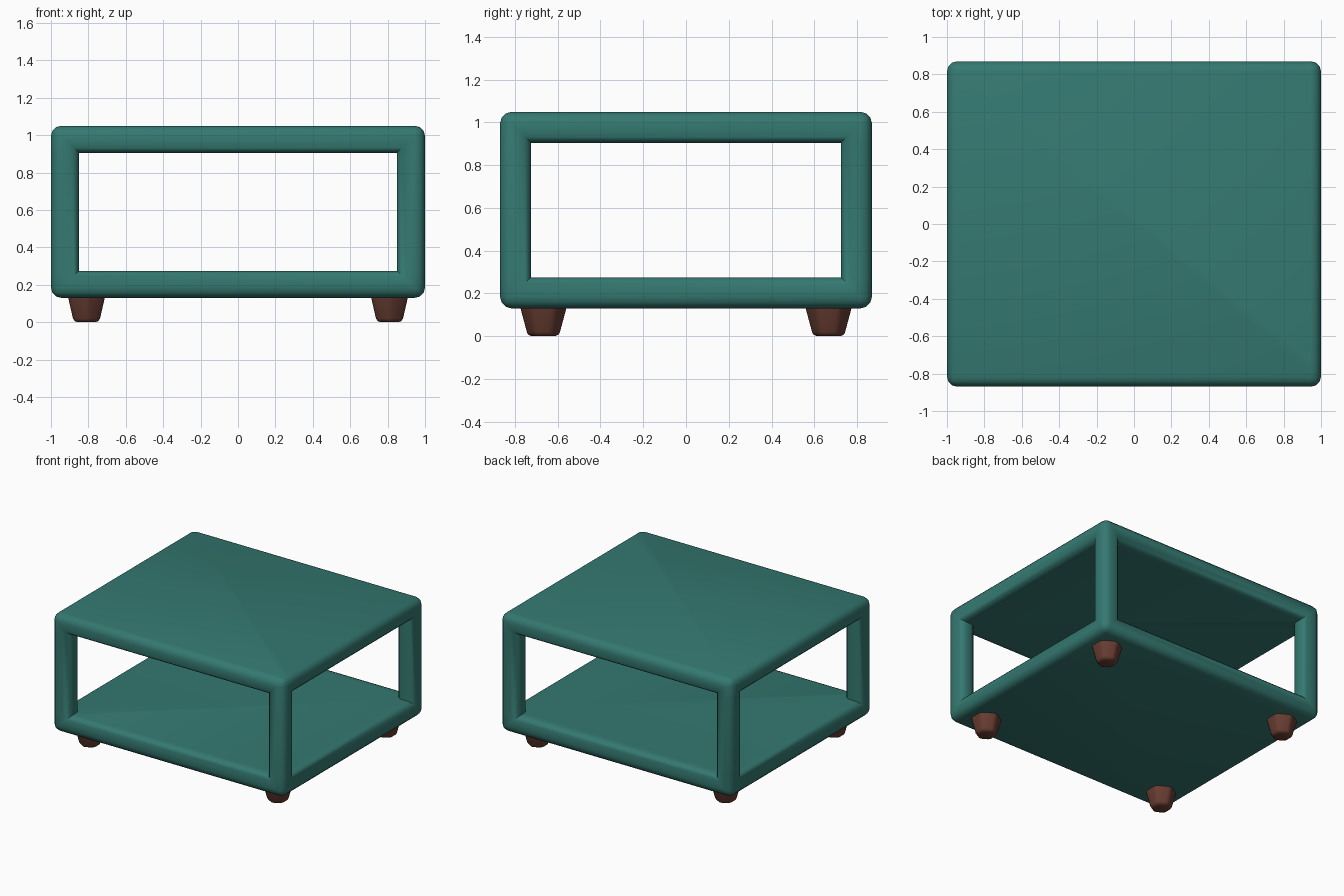
import bpy, bmesh, math
from mathutils import Vector

if "Cube" in bpy.data.objects:
    bpy.data.objects.remove(bpy.data.objects["Cube"])


def material(name, color):
    m = bpy.data.materials.new(name)
    m.diffuse_color = (*color, 1)
    m.use_nodes = True
    m.node_tree.nodes["Principled BSDF"].inputs["Base Color"].default_value = m.diffuse_color
    return m


def make_object(name, bm, mat):
    bmesh.ops.recalc_face_normals(bm, faces=bm.faces)
    me = bpy.data.meshes.new(name)
    bm.to_mesh(me)
    bm.free()
    ob = bpy.data.objects.new(name, me)
    bpy.context.collection.objects.link(ob)
    me.materials.append(mat)
    bpy.ops.object.select_all(action='DESELECT')
    ob.select_set(True)
    bpy.context.view_layer.objects.active = ob
    bpy.ops.object.shade_smooth_by_angle(angle=math.radians(50))
    return ob


teal = material("teal paint", (0.035, 0.19, 0.165))
brown = material("brown wood", (0.14, 0.048, 0.032))

# Table body: a 3 x 3 x 3 block of cells, keeping top, shelf and corner posts
grid = [(-1, -0.85, 0.85, 1),
        (-0.87, -0.725, 0.725, 0.87),
        (0.13, 0.275, 0.905, 1.05)]


def kept(c):
    if min(c) < 0 or max(c) > 2:
        return False
    return c[2] != 1 or (c[0] != 1 and c[1] != 1)


bm = bmesh.new()
for n in range(27):
    cell = (n % 3, n // 3 % 3, n // 9)
    if not kept(cell):
        continue
    for axis in range(3):
        for side in (0, 1):
            nb = list(cell)
            nb[axis] += 2 * side - 1
            if kept(nb):
                continue
            u, v = (axis + 1) % 3, (axis + 2) % 3
            ring = []
            for a, b in ((0, 0), (1, 0), (1, 1), (0, 1)):
                i = list(cell)
                i[axis] += side
                i[u] += a
                i[v] += b
                ring.append(bm.verts.new([grid[k][i[k]] for k in range(3)]))
            bm.faces.new(ring if side else ring[::-1])
bmesh.ops.remove_doubles(bm, verts=bm.verts, dist=1e-4)
bmesh.ops.dissolve_limit(bm, angle_limit=0.02, verts=bm.verts, edges=bm.edges)
bm.normal_update()
# Round every outward edge
convex = [e for e in bm.edges if e.is_manifold and e.calc_face_angle_signed() > 0.5]
bmesh.ops.bevel(bm, geom=convex, offset=0.055, offset_type='OFFSET',
                segments=3, profile=0.5, affect='EDGES', clamp_overlap=True)
make_object("table_body", bm, teal)

# Four tapered six-sided feet with softened edges
for sx, xname in ((-1, "left"), (1, "right")):
    for sy, yname in ((-1, "front"), (1, "back")):
        bm = bmesh.new()
        rings = [[bm.verts.new((sx * 0.81 + r * math.sin(k * math.pi / 3),
                                sy * 0.667 + r * math.cos(k * math.pi / 3), z))
                  for k in range(6)] for r, z in ((0.078, 0), (0.121, 0.16))]
        bm.faces.new(rings[0])
        bm.faces.new(rings[1])
        for k in range(6):
            j = (k + 1) % 6
            bm.faces.new((rings[0][k], rings[0][j], rings[1][j], rings[1][k]))
        bmesh.ops.recalc_face_normals(bm, faces=bm.faces)
        soft = [e for e in bm.edges if min(v.co.z for v in e.verts) < 0.1]
        bmesh.ops.bevel(bm, geom=soft, offset=0.02, offset_type='OFFSET',
                        segments=2, profile=0.5, affect='EDGES')
        make_object(f"{yname}_{xname}_foot", bm, brown)
